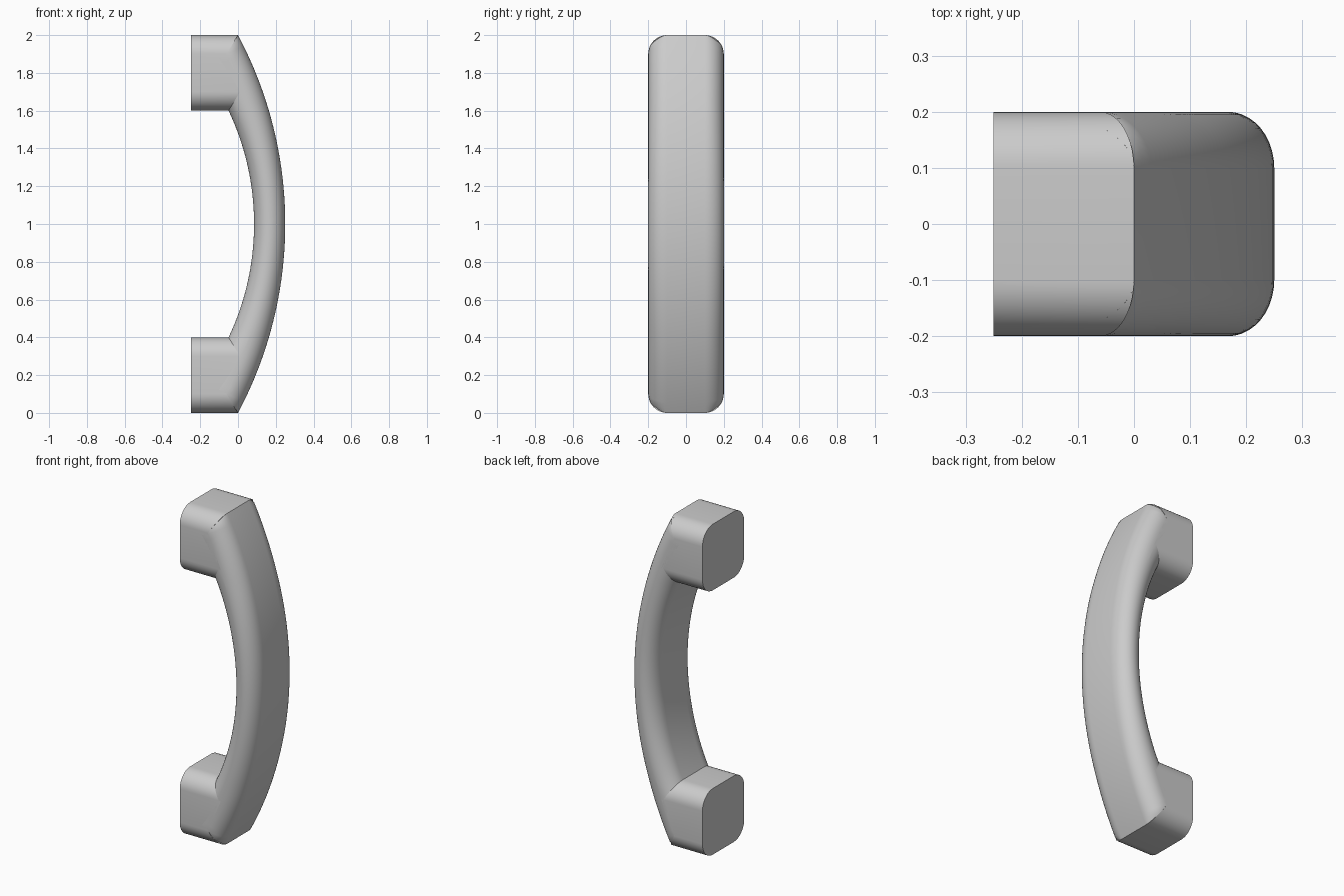
import bpy, bmesh
from math import sin, cos, asin, sqrt, pi

if "Cube" in bpy.data.objects:
    bpy.data.objects.remove(bpy.data.objects["Cube"])

R, CX, END = 2.125, -1.875, asin(1 / 2.125)   # outer arc of the grip
SEG = 10                                      # steps per rounded corner


def thickness(a):
    return 0.165 + 0.039 * (a / 0.318) ** 2


def fillet(a):
    return min(thickness(a) / 2, 0.1)


def rounded_rect(hu, hv, ru, rv):
    """Loop of (u, v) points with elliptical corners."""
    pts = []
    for k, (su, sv) in enumerate(((1, 1), (-1, 1), (-1, -1), (1, -1))):
        for i in range(SEG + 1):
            t = (k + i / SEG) * pi / 2
            pts.append((su * (hu - ru) + ru * cos(t), sv * (hv - rv) + rv * sin(t)))
    return pts


def loft(name, rings):
    bm = bmesh.new()
    loops = [[bm.verts.new(p) for p in ring] for ring in rings]
    n = len(loops[0])
    for a, b in zip(loops, loops[1:]):
        for i in range(n):
            bm.faces.new((a[i], a[(i + 1) % n], b[(i + 1) % n], b[i]))
    bm.faces.new(loops[0])
    bm.faces.new(loops[-1])
    bmesh.ops.remove_doubles(bm, verts=bm.verts, dist=1e-5)
    bmesh.ops.triangulate(bm, faces=[f for f in bm.faces if len(f.verts) > 4])
    bmesh.ops.recalc_face_normals(bm, faces=bm.faces)
    me = bpy.data.meshes.new(name)
    bm.to_mesh(me)
    bm.free()
    ob = bpy.data.objects.new(name, me)
    bpy.context.collection.objects.link(ob)
    bpy.ops.object.select_all(action='DESELECT')
    bpy.context.view_layer.objects.active = ob
    ob.select_set(True)
    bpy.ops.object.shade_smooth_by_angle(angle=pi / 6)


# Curved grip: rounded section swept along the arc, a little thicker at the ends
rings = []
for k in range(65):
    a = END * (k / 32 - 1)
    th = thickness(a)
    ring = []
    for u, y in rounded_rect(th / 2, 0.2, fillet(a), 0.1):
        r = R - th / 2 + u
        x, z = CX + r * cos(a), r * sin(a)
        over = min(abs(z) - 0.9, 0.1)
        if over > 0:   # keep the ends inside the rounded post outline
            lim = 0.1 + sqrt(0.01 - over * over)
            if abs(y) > lim:
                y = 0.998 * lim * (1 if y > 0 else -1)
        ring.append((x, y, z + 1))
    rings.append(ring)
loft("grip", rings)

# Mounting posts: rounded square prisms mitred into the grip
for name, s in (("lower_post", -1), ("upper_post", 1)):
    back, front = [], []
    for y, w in rounded_rect(0.2, 0.2, 0.1, 0.1):
        h = 0.8 + w
        a = asin(h / R)
        e = min(max(abs(y) - 0.1, 0) / 0.1, 1)
        depth = fillet(a) * (1 - sqrt(1 - e * e)) if w > 0 else 0.1
        x = CX + sqrt((R - depth) ** 2 - h * h)
        back.append((-0.25, y, 1 + s * h))
        front.append((x, y, 1 + s * h))
    loft(name, [back, front])
